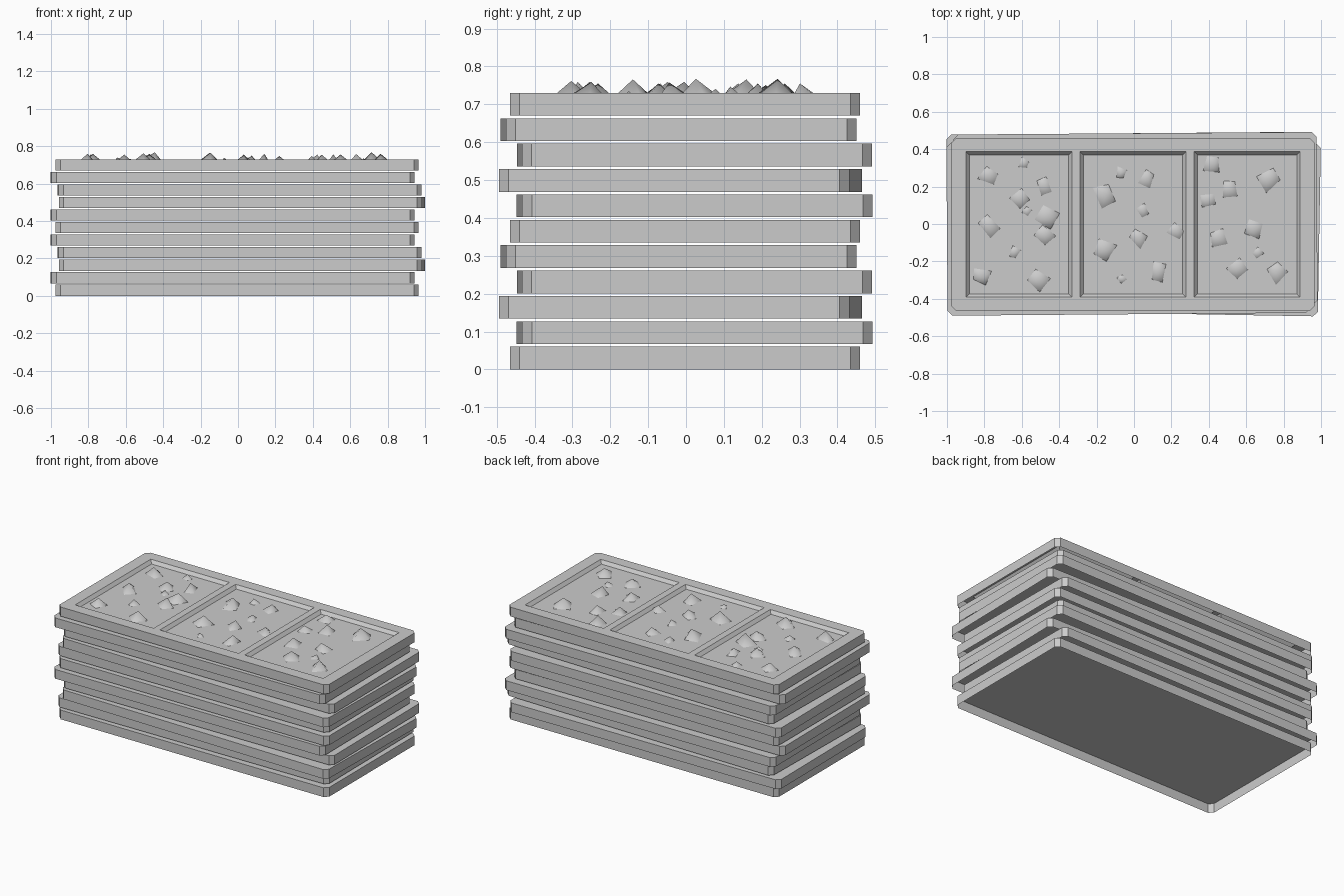
import bpy, bmesh, math, random
from mathutils import Vector

if "Cube" in bpy.data.objects:
    bpy.data.objects.remove(bpy.data.objects["Cube"])

random.seed(4)
HX, HY, H, PITCH = 0.97, 0.4625, 0.06, 0.067
DEPTH = 0.02

# tray: chamfered cap with skirt, open below; optionally three bevelled wells
def tray_mesh(name, with_wells):
    bm = bmesh.new()
    bmesh.ops.create_cube(bm, size=1)
    for v in bm.verts:
        v.co = Vector((v.co.x * 2 * HX, v.co.y * 2 * HY, (v.co.z + 0.5) * H))
    upright = [e for e in bm.edges if abs(e.verts[0].co.z - e.verts[1].co.z) > 0.01]
    bmesh.ops.bevel(bm, geom=upright, offset=0.025, segments=1, affect='EDGES')
    bm.normal_update()
    under = [f for f in bm.faces if f.normal.z < -0.9]
    bmesh.ops.delete(bm, geom=under, context='FACES')
    if with_wells:
        centres, half_w, half_l = (-0.61, 0, 0.61), 0.283, 0.389
        cuts = [((c + s * half_w, 0, 0), (1, 0, 0)) for c in centres for s in (-1, 1)]
        cuts += [((0, s * half_l, 0), (0, 1, 0)) for s in (-1, 1)]
        for co, no in cuts:
            bmesh.ops.bisect_plane(bm, geom=bm.verts[:] + bm.edges[:] + bm.faces[:],
                                   plane_co=co, plane_no=no)
        bm.normal_update()
        wells = []
        for f in bm.faces:
            c = f.calc_center_median()
            if f.normal.z > 0.9 and abs(c.y) < 0.1 and any(abs(c.x - k) < 0.1 for k in centres):
                wells.append(f)
        bmesh.ops.inset_individual(bm, faces=wells, thickness=0.025, depth=-DEPTH)
    me = bpy.data.meshes.new(name)
    bm.to_mesh(me)
    bm.free()
    return me

# stack: offset and slight turn of each layer, bottom to top
A = (-0.005, -0.0025, 0)
B = (-0.03, 0.0225, 0.45)
C = (0.021, -0.0145, -1.0)
D = (0.0085, 0.0225, 0.4)
E = (-0.03, -0.02, 0.45)
plain, welled = tray_mesh("plain_tray", False), tray_mesh("top_tray", True)
for i, (x, y, a) in enumerate((A, B, C, D, E, A, B, C, D, E, A)):
    ob = bpy.data.objects.new(f"tray_{i + 1}", welled if i == 10 else plain)
    ob.location = (x, y, i * PITCH)
    ob.rotation_euler.z = math.radians(a)
    bpy.context.collection.objects.link(ob)

# chunks: irregular low pyramids lying in the top tray (x, y, radius)
CHUNKS = [
    (-.78, .26, .055), (-.59, .325, .032), (-.48, .20, .05), (-.61, .14, .055),
    (-.575, .07, .028), (-.46, .04, .07), (-.48, -.06, .06), (-.78, -.015, .06),
    (-.64, -.15, .037), (-.81, -.275, .06), (-.505, -.295, .063),
    (-.07, .275, .035), (.07, .24, .048), (-.16, .155, .068), (.045, .075, .037),
    (.025, -.08, .055), (.22, -.04, .045), (-.15, -.14, .068), (-.065, -.295, .027),
    (.13, -.255, .06),
    (.415, .31, .055), (.72, .24, .07), (.505, .185, .055), (.395, .125, .045),
    (.45, -.075, .055), (.645, -.03, .058), (.665, -.155, .03), (.55, -.235, .055),
    (.765, -.26, .06)]
bm = bmesh.new()
floor = 10 * PITCH + H - DEPTH
for x, y, r in CHUNKS:
    turn = random.uniform(0, math.pi / 2)
    base = []
    for k in range(4):
        t = turn + k * math.pi / 2 + random.uniform(-0.3, 0.3)
        q = r * random.uniform(0.88, 1.1)
        base.append(bm.verts.new((x + q * math.cos(t), y + q * math.sin(t), floor)))
    tip = bm.verts.new((x + random.uniform(-.25, .25) * r, y + random.uniform(-.25, .25) * r,
                        floor + 0.82 * r))
    for k in range(4):
        bm.faces.new((base[k], base[(k + 1) % 4], tip)).smooth = True
me = bpy.data.meshes.new("chunks")
bm.to_mesh(me)
bm.free()
bpy.context.collection.objects.link(bpy.data.objects.new("chunks", me))
